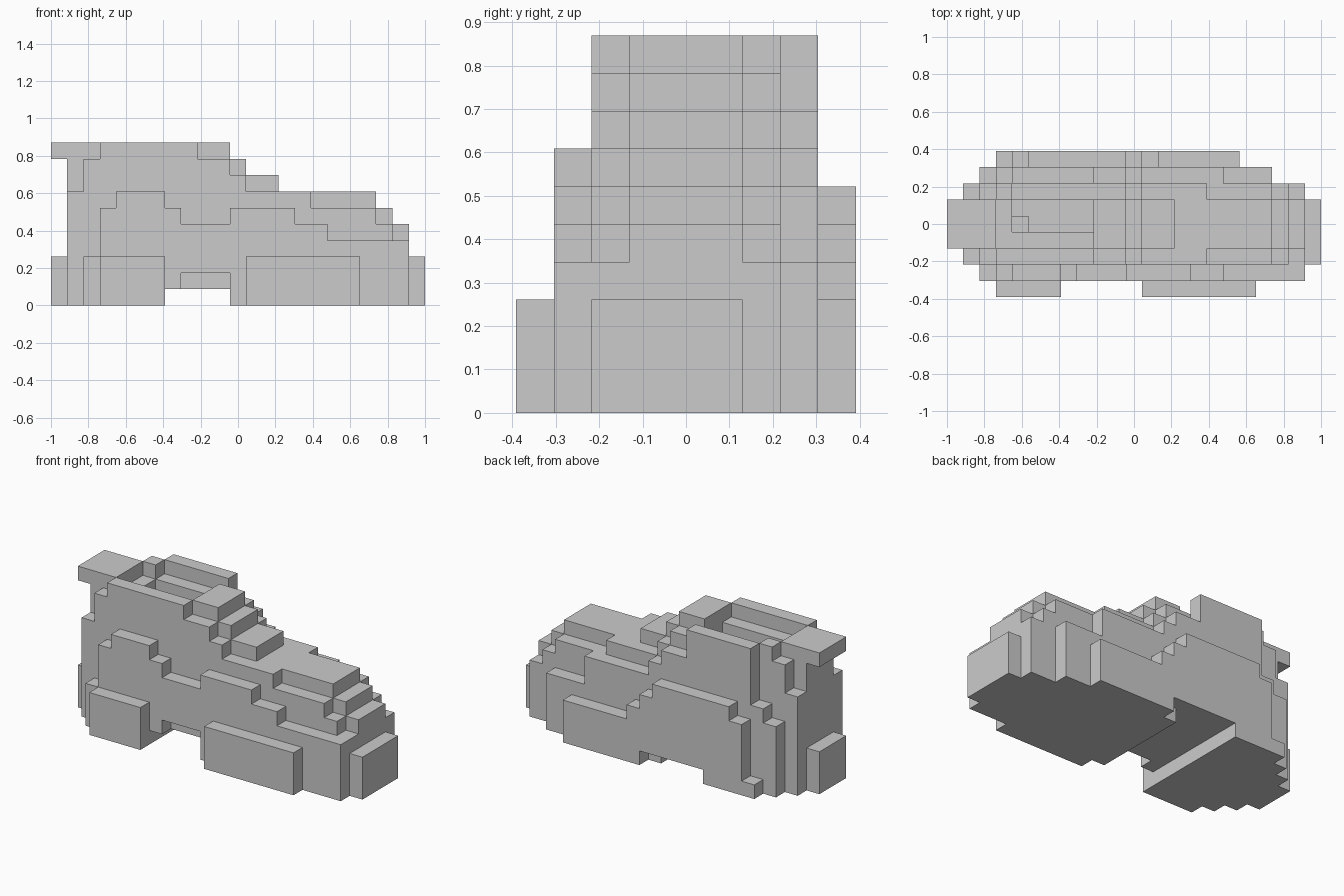
import bpy, bmesh
from mathutils import Vector

if "Cube" in bpy.data.objects:
    bpy.data.objects.remove(bpy.data.objects["Cube"])

U = 2 / 23                      # block size
ORIGIN = Vector((-1, -4.5 * U, 0))
parts = {}                      # part name -> set of (i, j, k) cells


def box(name, i0, i1, j0, j1, k0, k1):
    cells = parts.setdefault(name, set())
    cells.update((i, j, k) for i in range(i0, i1)
                 for j in range(j0, j1) for k in range(k0, k1))


def steps(name, rows, start, *runs):
    """Stepped side profile: runs are (end, height) from heel to toe."""
    for j in rows:
        i = start
        for end, h in runs:
            box(name, i, end, j, j + 1, 0, h)
            i = end


def carve(i0, i1, j0, j1, k0, k1):
    for cells in parts.values():
        for c in list(cells):
            if i0 <= c[0] < i1 and j0 <= c[1] < j1 and k0 <= c[2] < k1:
                cells.remove(c)


# core of the shoe, with the sunken foot opening
steps("shoe_core", (3, 4, 5), 1, (2, 9), (3, 9), (9, 9), (12, 7), (20, 7), (21, 6), (22, 5))
carve(4, 9, 4, 6, 7, 9)
box("shoe_core", 4, 5, 4, 5, 7, 8)

# walls either side of the core
steps("near_wall", (2,), 1, (2, 7), (3, 9), (9, 10), (11, 9), (12, 8),
      (16, 7), (20, 6), (21, 5), (22, 4))
steps("far_wall", (6,), 1, (2, 7), (3, 9), (4, 10), (11, 9), (12, 8),
      (16, 7), (20, 6), (21, 5), (22, 4))

# outer side layers
steps("near_side_layer", (1,), 2, (3, 3), (4, 6), (7, 7), (8, 6), (11, 5),
      (15, 6), (17, 5), (22, 4))
steps("far_side_layer", (7,), 2, (3, 5), (4, 6), (9, 10), (11, 8), (12, 7),
      (17, 6), (20, 4))
steps("far_side_panel", (8,), 3, (4, 1), (5, 5), (11, 6), (12, 5), (13, 4), (18, 3))

# sole flares on the near side
box("heel_flare", 3, 7, 0, 1, 0, 3)
box("forefoot_flare", 12, 19, 0, 1, 0, 3)

# heel tab, heel bumper, toe bumper, tongue
box("heel_tab", 0, 3, 3, 6, 9, 10)
box("heel_bumper", 0, 1, 3, 6, 0, 3)
box("toe_bumper", 22, 23, 2, 6, 0, 3)
for a, b, h in ((9, 11, 10), (11, 12, 9), (12, 14, 8)):
    box("tongue", a, b, 3, 6, 7, h)

# arch gap under the sole
carve(7, 11, 0, 9, 0, 1)
carve(8, 11, 1, 2, 1, 2)
carve(11, 12, 8, 9, 0, 1)

# skin each part, leaving out faces buried against other parts
filled = set().union(*parts.values())
for name, cells in parts.items():
    bm = bmesh.new()
    for c in sorted(cells):
        for ax in range(3):
            for s in (0, 1):
                n = list(c)
                n[ax] += 2 * s - 1
                if tuple(n) in filled:
                    continue
                quad = []
                for a, b in ((0, 0), (1, 0), (1, 1), (0, 1)):
                    p = Vector(c)
                    p[ax] += s
                    p[(ax + 1) % 3] += a
                    p[(ax + 2) % 3] += b
                    quad.append(bm.verts.new(ORIGIN + p * U))
                bm.faces.new(quad if s else quad[::-1])
    bmesh.ops.remove_doubles(bm, verts=bm.verts, dist=U * 0.01)
    bmesh.ops.dissolve_limit(bm, angle_limit=0.01, verts=bm.verts, edges=bm.edges)
    me = bpy.data.meshes.new(name)
    bm.to_mesh(me)
    bm.free()
    bpy.context.collection.objects.link(bpy.data.objects.new(name, me))
